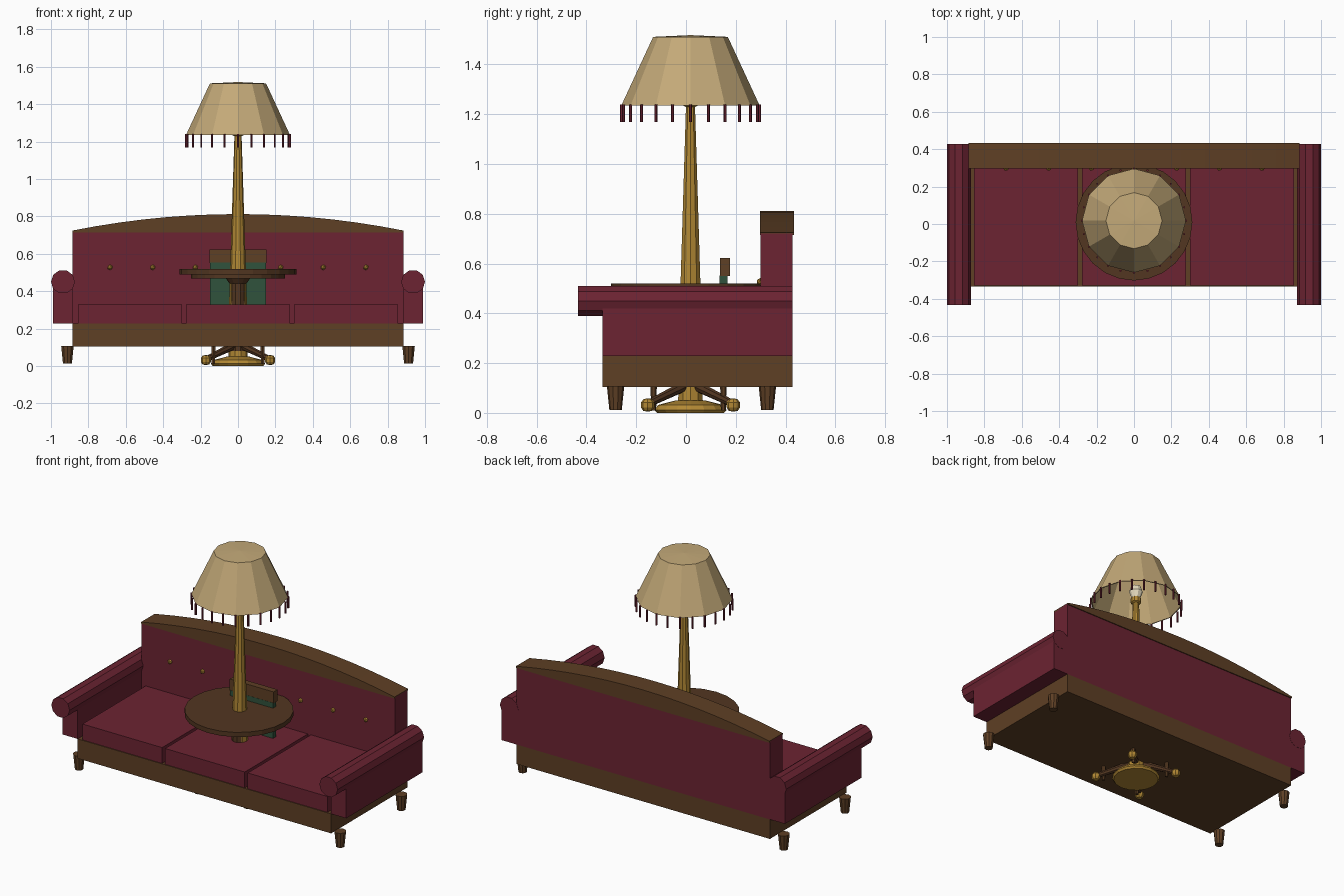
import bpy, bmesh, math
from mathutils import Matrix, Vector

if "Cube" in bpy.data.objects:
    bpy.data.objects.remove(bpy.data.objects["Cube"])


def mat(name, col):
    m = bpy.data.materials.new(name)
    m.diffuse_color = (*col, 1)
    m.use_nodes = True
    m.node_tree.nodes["Principled BSDF"].inputs["Base Color"].default_value = m.diffuse_color
    return m


RED = mat("wine red fabric", (0.150, 0.017, 0.032))
WOOD = mat("brown wood", (0.112, 0.050, 0.018))
DARK = mat("dark table wood", (0.085, 0.037, 0.015))
GOLD = mat("brass", (0.45, 0.25, 0.035))
CREAM = mat("shade cloth", (0.55, 0.40, 0.19))
GREEN = mat("green leather", (0.030, 0.085, 0.045))
BULB = mat("bulb glass", (0.80, 0.72, 0.52))


def finish(name, bm, m):
    bmesh.ops.recalc_face_normals(bm, faces=bm.faces)
    me = bpy.data.meshes.new(name)
    bm.to_mesh(me)
    bm.free()
    me.materials.append(m)
    ob = bpy.data.objects.new(name, me)
    bpy.context.collection.objects.link(ob)
    return ob


def box(name, x0, x1, y0, y1, z0, z1, m):
    bm = bmesh.new()
    bmesh.ops.create_cube(bm, size=1)
    for v in bm.verts:
        v.co = Vector(((x0 + x1) / 2 + v.co.x * (x1 - x0),
                       (y0 + y1) / 2 + v.co.y * (y1 - y0),
                       (z0 + z1) / 2 + v.co.z * (z1 - z0)))
    return finish(name, bm, m)


def rod(name, a, b, r1, r2, n, m):
    # tapered cylinder from point a to point b
    a, b = Vector(a), Vector(b)
    bm = bmesh.new()
    rot = (b - a).to_track_quat('Z', 'Y').to_matrix().to_4x4()
    bmesh.ops.create_cone(bm, cap_ends=True, segments=n, radius1=r1, radius2=r2,
                          depth=(b - a).length,
                          matrix=Matrix.Translation((a + b) / 2) @ rot)
    return finish(name, bm, m)


def lathe(name, profile, n, x, y, m):
    # profile of (radius, height) turned about a vertical axis
    bm = bmesh.new()
    rings = []
    for r, z in profile:
        if r == 0:
            rings.append([bm.verts.new((x, y, z))] * n)
        else:
            rings.append([bm.verts.new((x + r * math.cos(2 * math.pi * i / n),
                                        y + r * math.sin(2 * math.pi * i / n), z)) for i in range(n)])
    for p, q in zip(rings, rings[1:]):
        for i in range(n):
            j = (i + 1) % n
            bm.faces.new(list(dict.fromkeys((p[i], p[j], q[j], q[i]))))
    return finish(name, bm, m)


# --- sofa ---
box("sofa_base", -.885, .885, -.335, .427, .105, .228, WOOD)
box("sofa_back", -.885, .885, .30, .427, .228, .72, RED)
for i in (-1, 0, 1):
    box("seat_cushion", i * .577 - .278, i * .577 + .278, -.33, .30, .228, .328, RED)

# arched crest rail
bm = bmesh.new()
N = 14
outline = [(-.885, .714), (.885, .714)]
outline += [(.885 - 1.77 * i / N, .812 - .088 * (1 - 2 * i / N) ** 2) for i in range(N + 1)]
face = bm.faces.new([bm.verts.new((x, .298, z)) for x, z in outline])
ext = bmesh.ops.extrude_face_region(bm, geom=[face])
bmesh.ops.translate(bm, vec=(0, .135, 0),
                    verts=[g for g in ext["geom"] if isinstance(g, bmesh.types.BMVert)])
finish("sofa_crest_rail", bm, WOOD)

for s in (-1, 1):
    box("sofa_arm", min(s * .885, s * .99), max(s * .885, s * .99), -.335, .427, .228, .43, RED)
    # ten-sided roll with corners pointing sideways
    bm = bmesh.new()
    bmesh.ops.create_cone(bm, cap_ends=True, segments=10, radius1=.064, radius2=.064, depth=.862,
                          matrix=Matrix.Translation((s * .936, -.003, .45))
                          @ Matrix.Rotation(math.pi / 2, 4, 'X') @ Matrix.Rotation(math.pi / 2, 4, 'Z'))
    finish("arm_roll", bm, RED)
    for y in (-.283, .327):
        rod("sofa_leg", (s * .912, y, .012), (s * .912, y, .108), .025, .035, 10, WOOD)

# tufting buttons
for i in range(-3, 4):
    bm = bmesh.new()
    bmesh.ops.create_icosphere(bm, subdivisions=1, radius=.015,
                               matrix=Matrix.Translation((i * .228, .298, .527)))
    finish("back_button", bm, GOLD)

# --- floor lamp ---
LY = .018
lathe("lamp_base", [(0, 0), (.135, 0), (.145, .012), (.13, .032), (.06, .05), (0, .05)], 16, 0, LY, GOLD)
lathe("lamp_pole", [(0, .04), (.052, .04), (.048, .33), (.042, .52), (.019, 1.235), (0, 1.235)], 10, 0, LY, GOLD)
lathe("lamp_socket", [(0, 1.22), (.032, 1.235), (.032, 1.265), (0, 1.265)], 10, 0, LY, GOLD)
lathe("lamp_bulb", [(0, 1.26), (.025, 1.265), (.042, 1.31), (.03, 1.345), (0, 1.36)], 10, 0, LY, BULB)
lathe("lamp_shade", [(0, 1.518), (.150, 1.511), (.278, 1.235), (.272, 1.235), (.145, 1.503), (0, 1.508)],
      12, 0, LY, CREAM)
for i in range(24):
    a = math.radians(15 * i)
    x, y = .278 * math.cos(a), LY + .278 * math.sin(a)
    rod("shade_tassel", (x, y, 1.168), (x, y, 1.24), .006, .006, 6, RED)

# --- round table ---
TY = .01
lathe("table_top", [(0, .49), (.312, .49), (.312, .519), (0, .519)], 24, 0, TY, DARK)
lathe("table_apron", [(0, .468), (.25, .468), (.25, .492), (0, .492)], 24, 0, TY, DARK)
lathe("table_hub", [(0, .44), (.045, .44), (.065, .468), (0, .468)], 12, 0, TY, DARK)
lathe("table_pedestal", [(0, .08), (.045, .08), (.04, .44), (0, .44)], 10, 0, TY, DARK)
for sx in (-1, 1):
    for sy in (-1, 1):
        x, y = sx * .172, LY + sy * .172
        rod("table_foot", (sx * .02, LY + sy * .02, .11), (x, y, .036), .022, .015, 8, DARK)
        lathe("table_caster", [(0, .005), (.018, .008), (.027, .022), (.027, .042), (.016, .056), (0, .058)],
              8, x, y, GOLD)

# --- small chair inside the group ---
box("chair_back", -.15, .15, .135, .166, .26, .552, GREEN)
box("chair_crest", -.153, .153, .136, .176, .55, .622, WOOD)
box("chair_seat", -.15, .15, -.14, .17, .22, .29, GREEN)
for sx in (-1, 1):
    for y in (-.13, .15):
        rod("chair_leg", (sx * .132, y, .01), (sx * .132, y, .22), .010, .016, 6, WOOD)
